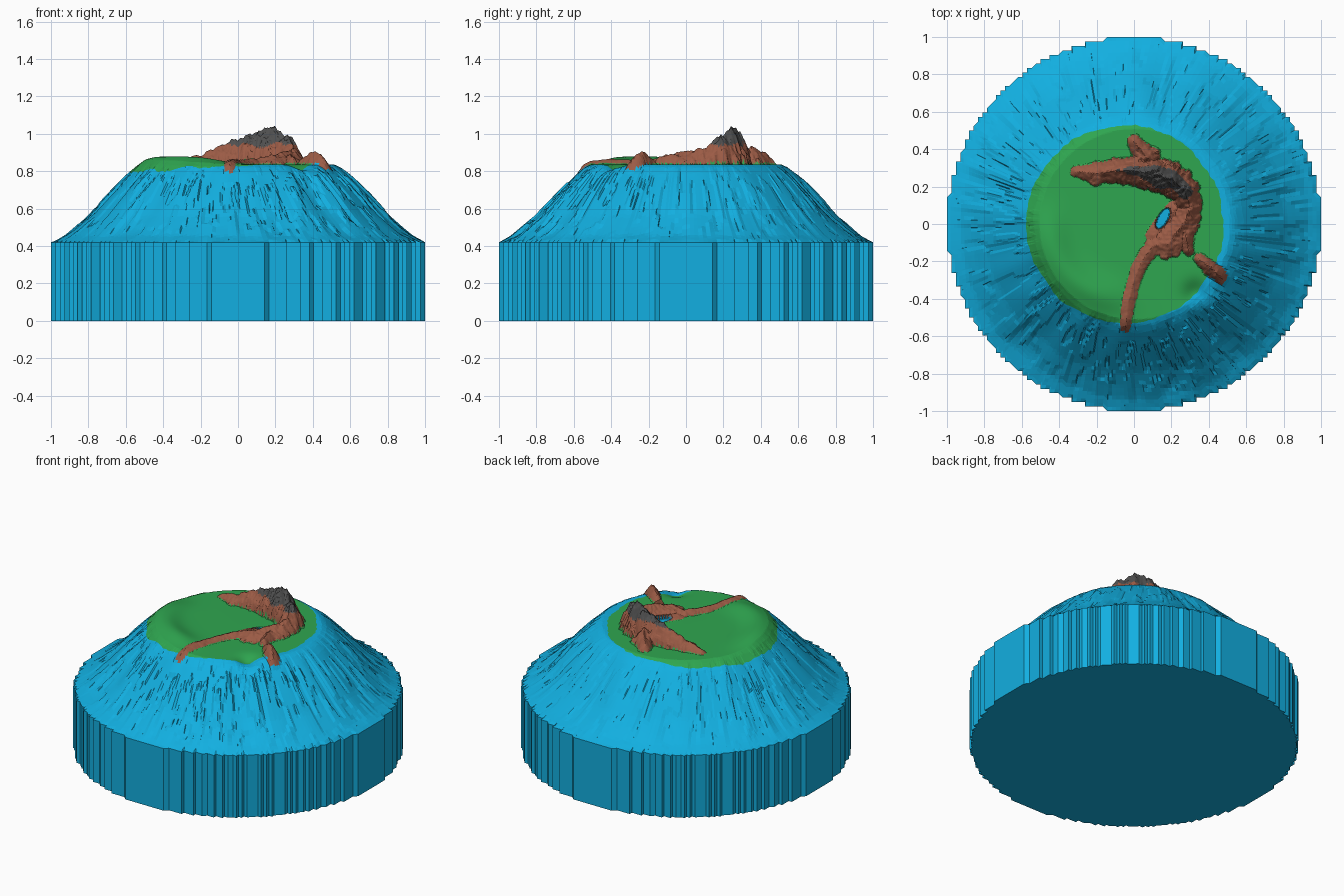
import bpy, bmesh, math
from mathutils import Vector, noise

if "Cube" in bpy.data.objects:
    bpy.data.objects.remove(bpy.data.objects["Cube"])

# Colours
def mat(name, rgb):
    m = bpy.data.materials.new(name)
    m.diffuse_color = (*rgb, 1)
    m.use_nodes = True
    m.node_tree.nodes["Principled BSDF"].inputs["Base Color"].default_value = m.diffuse_color
    return m

MATS = [mat("sea_blue", (0.006, 0.43, 0.75)), mat("grass_green", (0.028, 0.38, 0.08)),
        mat("rock_brown", (0.33, 0.105, 0.06)), mat("peak_grey", (0.08, 0.08, 0.08))]
SEA, GRASS, ROCK, PEAK = range(4)
N = 480                       # angular divisions
CX, CY = -0.05, 0.0           # island centre
SEA_Z = 0.42

# Hill profile: radius, height
PROFILE = [(0, .838), (.51, .836), (.54, .822), (.58, .79), (.65, .72), (.70, .668),
           (.80, .56), (.87, .50), (.93, .455), (1.0, SEA_Z), (2, SEA_Z)]
# Ridge lines: x, y, half width, height
RIDGES = [
    [(-.31, .28, .03, .025), (-.2, .27, .06, .055), (-.1, .285, .065, .10), (0, .285, .08, .13),
     (.09, .27, .09, .19), (.2, .24, .09, .19), (.27, .18, .08, .16), (.30, .09, .065, .08),
     (.27, 0, .075, .07), (.18, -.10, .085, .05), (.10, -.12, .05, .03), (.04, -.2, .042, .03),
     (0, -.3, .037, .022), (-.03, -.42, .037, .02), (-.045, -.55, .03, .015)],
    [(0, .44, .035, .05), (.07, .35, .07, .10)],
    [(.27, -.02, .05, .055), (.29, -.14, .03, .045)],
    [(.35, -.19, .03, .04), (.41, -.235, .042, .08), (.465, -.285, .037, .045)],
    [(.22, .08, .05, .03), (.11, -.06, .05, .02)],
]

def n3(x, y, z=0.0):
    return noise.noise(Vector((x, y, z)))

def profile(r):
    for (r0, z0), (r1, z1) in zip(PROFILE, PROFILE[1:]):
        if r <= r1:
            return z0 + (z1 - z0) * (r - r0) / (r1 - r0)
    return SEA_Z

def ridge(x, y):
    """Height of the rock above the ground, zero outside the rock."""
    best = 0.0
    wob = 1 + .22 * n3(x * 22, y * 22, 3) + .1 * n3(x * 60, y * 60, 8)
    for line in RIDGES:
        for a, b in zip(line, line[1:]):
            dx, dy = b[0] - a[0], b[1] - a[1]
            t = ((x - a[0]) * dx + (y - a[1]) * dy) / (dx * dx + dy * dy)
            t = min(1, max(0, t))
            d = math.hypot(x - a[0] - t * dx, y - a[1] - t * dy)
            w = (a[2] + t * (b[2] - a[2])) * wob
            if d < w:
                best = max(best, (a[3] + t * (b[3] - a[3])) * (1 - d / w) ** .65)
    return best * (1 + .22 * n3(x * 18, y * 18, 5) + .12 * n3(x * 50, y * 50, 1))

def lake(x, y):
    u, v = (x - .155) * .87 - (y - .03) * .5, (x - .155) * .5 + (y - .03) * .87
    return (u / .027) ** 2 + (v / .062) ** 2 < 1

def ground(x, y):
    r, a = math.hypot(x - .005, y), math.atan2(y, x)
    # gullies and ledges on the slope
    if r > .5:
        fade = min(1, (r - .5) / .12) * max(0, min(1, (1 - r) / .12))
        rough = .5 + .5 * max(0, math.cos(a + math.radians(65)))
        ca, sa = math.cos(a), math.sin(a)
        g = n3(ca * 5, sa * 5, r * 2) + .8 * round(2 * n3(ca * 16, sa * 16, r * 5)) / 2
        r += .035 * fade * rough * g
    z = profile(r)
    # low hills along the front left shore, and a hollow at the front right
    rc, ac = math.hypot(x - CX, y - CY), math.degrees(math.atan2(y - CY, x - CX)) % 360
    z += .042 * math.exp(-((rc - .40) / .09) ** 2) * math.exp(-((ac - 220) / 48) ** 4)
    z -= .035 * math.exp(-((x - .33) ** 2 + (y + .37) ** 2) / .004)
    return z

def height(x, y):
    return .832 if lake(x, y) else ground(x, y) + ridge(x, y)

def shore(a):
    return .527 + .018 * n3(math.cos(a) * 3, math.sin(a) * 3) + .008 * n3(math.cos(a) * 14, math.sin(a) * 14)

def rim(a):
    # stepped outline of the block
    return round(math.cos(a) * 42) / 42, round(math.sin(a) * 42) / 42

ANGLES = [2 * math.pi * (i + .5) / N for i in range(N)]
COS = [(math.cos(a), math.sin(a), shore(a), rim(a)) for a in ANGLES]

def build(name, rings, base_mat, cap=False):
    """Skin a list of closed rings, then colour by rock, height and lake."""
    bm = bmesh.new()
    loops = [[bm.verts.new(p) for p in ring] for ring in rings]
    for r0, r1 in zip(loops, loops[1:]):
        for i in range(N):
            j = (i + 1) % N
            bm.faces.new((r0[i], r1[i], r1[j], r0[j]))
    if cap:
        bm.faces.new(list(reversed(loops[-1])))
    bmesh.ops.remove_doubles(bm, verts=bm.verts, dist=1e-5)
    for f in bm.faces:
        c = f.calc_center_median()
        f.material_index = base_mat
        if c.z < .6:
            continue
        if lake(c.x, c.y):
            f.material_index = SEA
        elif ridge(c.x, c.y) > 0.003:
            grey = c.z > .942 + .03 * n3(c.x * 14, c.y * 14, 9)
            f.material_index = PEAK if grey else ROCK
    me = bpy.data.meshes.new(name)
    bm.to_mesh(me)
    bm.free()
    for m in MATS:
        me.materials.append(m)
    ob = bpy.data.objects.new(name, me)
    bpy.context.collection.objects.link(ob)
    return ob

# Island: grassy plateau with rock ridge, grey peak and lake
K = 72
island = []
for k in range(K + 1):
    pts = [(CX + c * s * k / K, CY + d * s * k / K) for c, d, s, _ in COS]
    island.append([(x, y, height(x, y)) for x, y in pts])
build("island", island, GRASS)

# Sea slope from the shore to the stepped rim, with wall and flat underside
M = 28
slope = []
for k in range(M + 1):
    t = (k / M) ** 1.25
    ring = []
    for c, d, s, (rx, ry) in COS:
        x0, y0 = CX + c * s, CY + d * s
        x, y = x0 + (rx - x0) * t, y0 + (ry - y0) * t
        ring.append((x, y, SEA_Z if k == M else height(x, y)))
    slope.append(ring)
slope.append([(rx, ry, 0) for _, _, _, (rx, ry) in COS])
build("sea_block", slope, SEA, cap=True)
